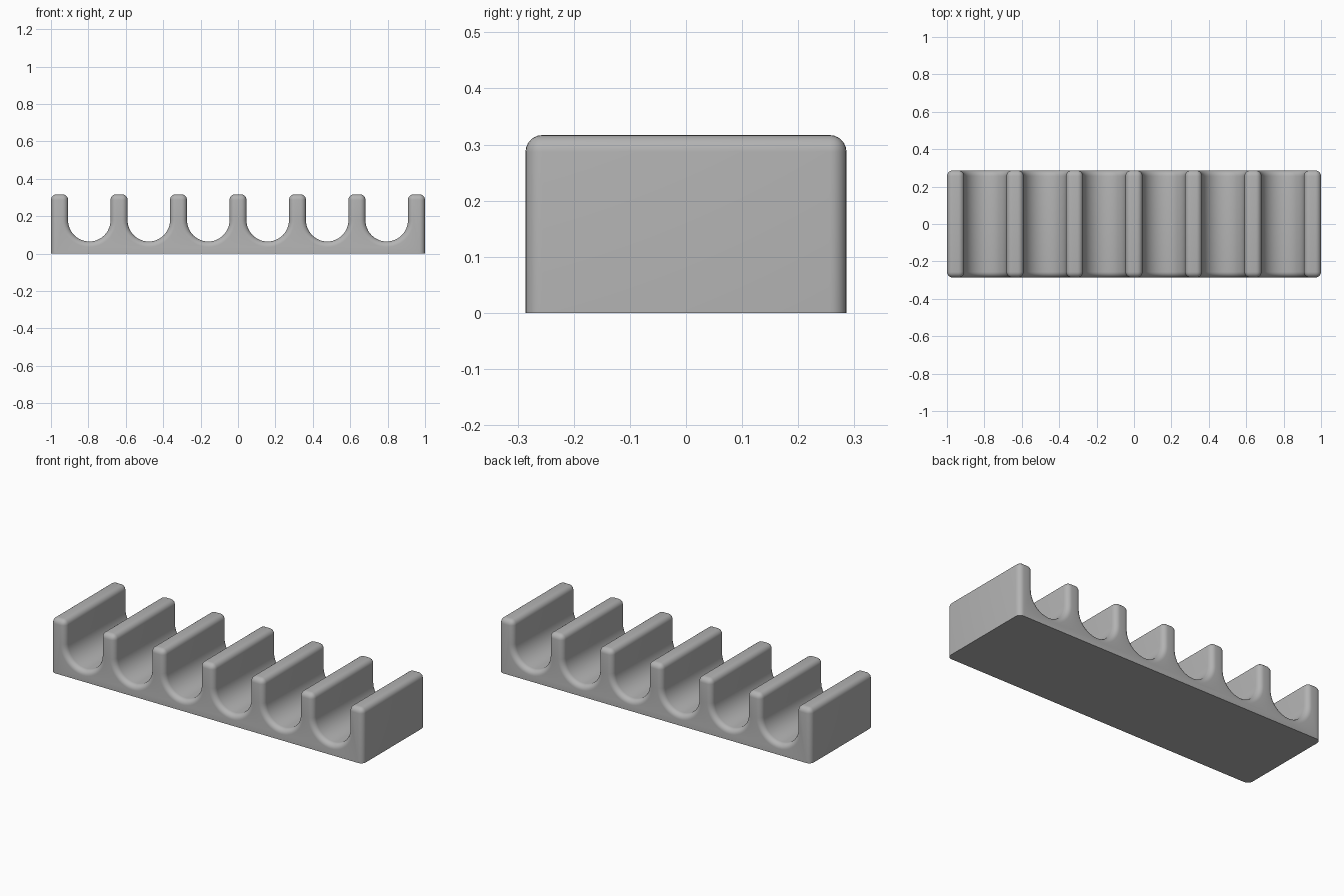
import bpy, bmesh, math

if "Cube" in bpy.data.objects:
    bpy.data.objects.remove(bpy.data.objects["Cube"])

PITCH, WALL, HEIGHT, HALF_DEPTH = 0.318, 0.091, 0.317, 0.286
RADIUS = (PITCH - WALL) / 2
FLOOR = 0.065
FILLET = 0.03
SLOTS, ARC = 6, 24

# Comb profile in the xz plane: flat base, then U-shaped slots from right to left
profile = [(-1, 0), (1, 0), (1, HEIGHT)]
for i in range(SLOTS):
    cx = PITCH * ((SLOTS - 1) / 2 - i)
    cz = FLOOR + RADIUS
    profile.append((cx + RADIUS, HEIGHT))
    for k in range(ARC + 1):
        a = -math.pi * k / ARC
        profile.append((cx + RADIUS * math.cos(a), cz + RADIUS * math.sin(a)))
    profile.append((cx - RADIUS, HEIGHT))
profile.append((-1, HEIGHT))

# Extrude the profile through the depth
bm = bmesh.new()
front = bm.faces.new([bm.verts.new((x, -HALF_DEPTH, z)) for x, z in profile])
ext = bmesh.ops.extrude_face_region(bm, geom=[front], use_keep_orig=True)
bmesh.ops.translate(bm, vec=(0, 2 * HALF_DEPTH, 0),
                    verts=[v for v in ext["geom"] if isinstance(v, bmesh.types.BMVert)])
bmesh.ops.recalc_face_normals(bm, faces=bm.faces)
bm.normal_update()

# Round every sharp edge except those around the flat base
rounded = [e for e in bm.edges
           if max(v.co.z for v in e.verts) > 0.001
           and e.calc_face_angle(0) > math.radians(40)]
bmesh.ops.bevel(bm, geom=rounded, offset=FILLET, offset_type='OFFSET', segments=6,
                profile=0.5, affect='EDGES', clamp_overlap=False)

mesh = bpy.data.meshes.new("slotted_holder")
bm.to_mesh(mesh)
bm.free()
holder = bpy.data.objects.new("slotted_holder", mesh)
bpy.context.collection.objects.link(holder)

# Plain grey material
grey = bpy.data.materials.new("light_grey")
grey.diffuse_color = (0.45, 0.45, 0.45, 1)
grey.use_nodes = True
grey.node_tree.nodes["Principled BSDF"].inputs["Base Color"].default_value = grey.diffuse_color
mesh.materials.append(grey)

# Smooth curves, keep the base edge sharp
bpy.context.view_layer.objects.active = holder
holder.select_set(True)
bpy.ops.object.shade_smooth_by_angle(angle=math.radians(30))
